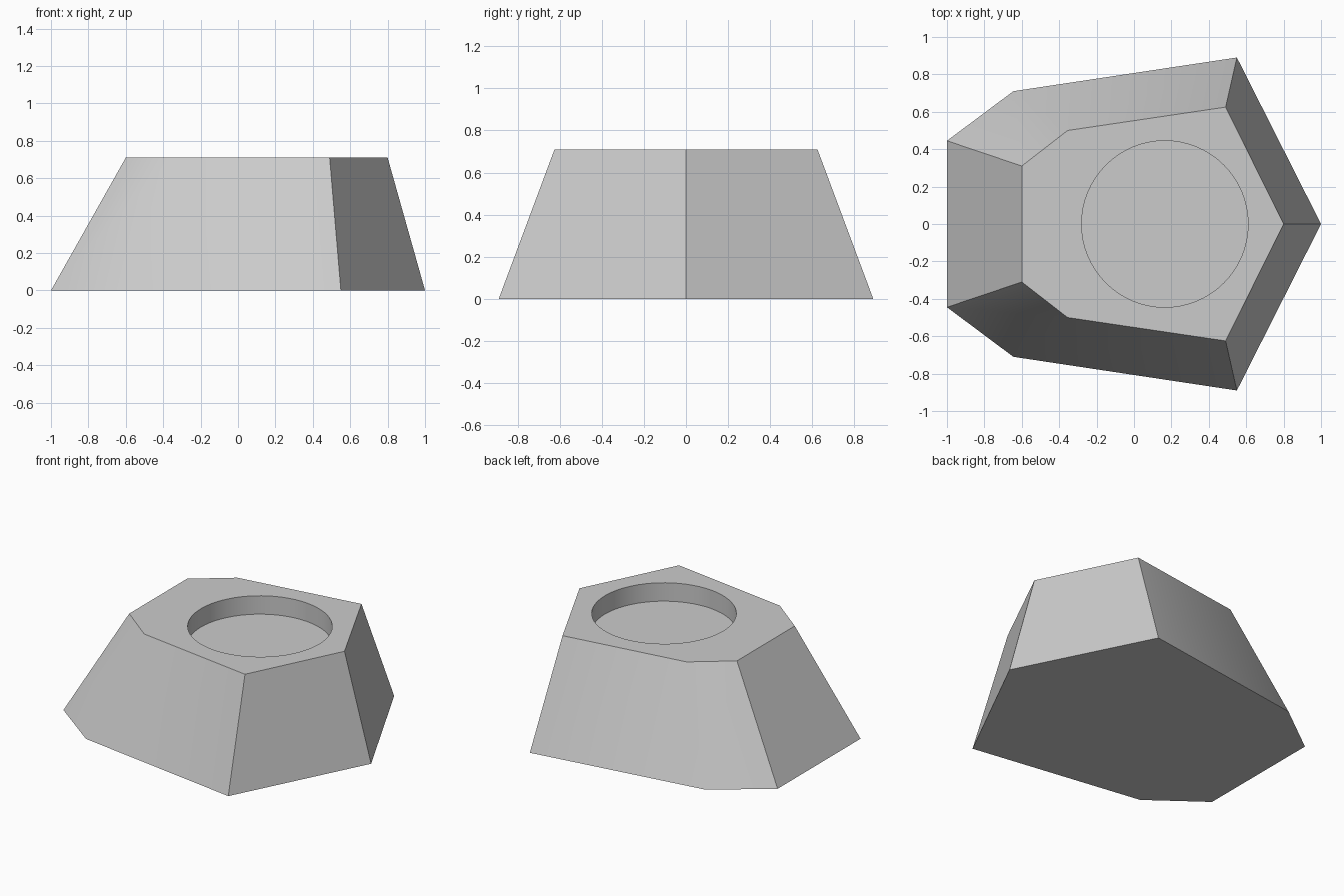
import bpy
import bmesh
import math

cube = bpy.data.objects.get("Cube")
if cube:
    bpy.data.objects.remove(cube, do_unlink=True)

HEIGHT = 0.71
POCKET_X, POCKET_RADIUS, POCKET_DEPTH = 0.165, 0.445, 0.125

grey = bpy.data.materials.new("plain grey")
grey.use_nodes = True
grey.diffuse_color = (0.6, 0.6, 0.6, 1)
grey.node_tree.nodes["Principled BSDF"].inputs["Base Color"].default_value = (0.6, 0.6, 0.6, 1)


def mirrored_outline(half):
    """Complete a half outline, starting on the x axis, by mirroring it in y."""
    return half + [(x, -y) for x, y in reversed(half[1:])]


# Seven-sided tapered block
base = mirrored_outline([(1, 0), (0.55, 0.89), (-0.645, 0.71), (-1, 0.445)])
top = mirrored_outline([(0.8, 0), (0.49, 0.625), (-0.355, 0.5), (-0.6, 0.31)])
bm = bmesh.new()
lower = [bm.verts.new((x, y, 0)) for x, y in base]
upper = [bm.verts.new((x, y, HEIGHT)) for x, y in top]
bm.faces.new(lower[::-1])
bm.faces.new(upper)
for i in range(len(lower)):
    j = (i + 1) % len(lower)
    bm.faces.new((lower[i], lower[j], upper[j], upper[i]))
bmesh.ops.recalc_face_normals(bm, faces=bm.faces)
mesh = bpy.data.meshes.new("tapered_block")
bm.to_mesh(mesh)
bm.free()
block = bpy.data.objects.new("tapered_block", mesh)
bpy.context.collection.objects.link(block)
mesh.materials.append(grey)

# Round pocket sunk into the top
bpy.ops.mesh.primitive_cylinder_add(
    vertices=64, radius=POCKET_RADIUS, depth=2 * POCKET_DEPTH,
    location=(POCKET_X, 0, HEIGHT))
cutter = bpy.context.object
cutter.name = "pocket_cutter"
cutter.hide_render = True
cutter.data.materials.append(grey)

bpy.ops.object.select_all(action="DESELECT")
block.select_set(True)
bpy.context.view_layer.objects.active = block
pocket = block.modifiers.new("pocket", "BOOLEAN")
pocket.operation = "DIFFERENCE"
pocket.solver = "EXACT"
pocket.object = cutter
bpy.ops.object.modifier_apply(modifier=pocket.name)
bpy.data.objects.remove(cutter, do_unlink=True)

# Smooth the pocket wall and the soft rear corners, keep other edges sharp
bpy.ops.object.shade_smooth_by_angle(angle=math.radians(30))
